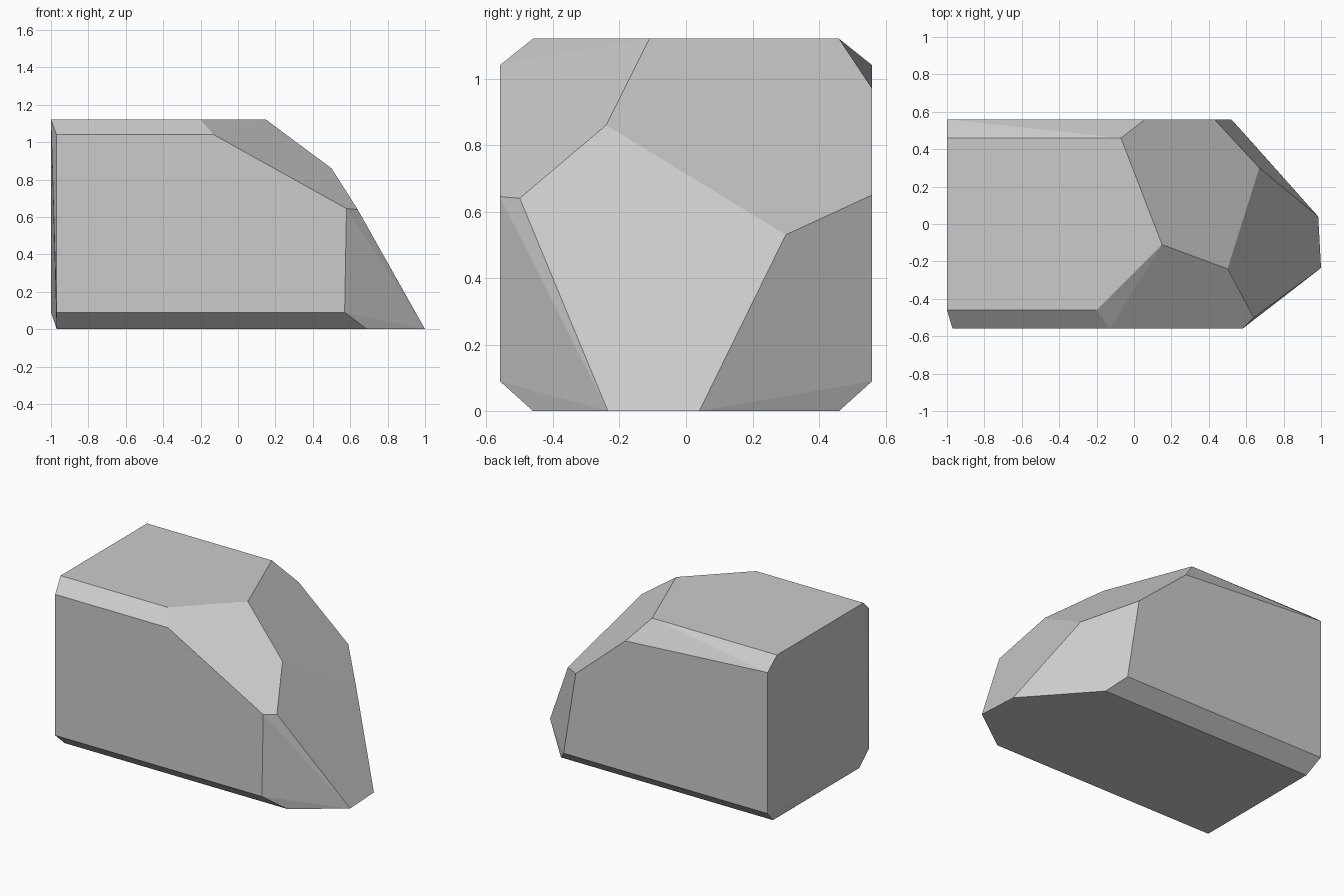
import bpy
import bmesh
import math

# Remove the default cube only
default = bpy.data.objects.get("Cube")
if default:
    bpy.data.objects.remove(default, do_unlink=True)


def make_material(name, colour):
    material = bpy.data.materials.new(name)
    material.use_nodes = True
    material.diffuse_color = colour
    material.node_tree.nodes["Principled BSDF"].inputs["Base Color"].default_value = colour
    return material


def convex_stone(name, corners, material):
    """Wrap a faceted convex block around the given corners."""
    bm = bmesh.new()
    for corner in corners:
        bm.verts.new(corner)
    bmesh.ops.convex_hull(bm, input=bm.verts[:])
    # Merge the nearly coplanar hull triangles into clean facets
    bmesh.ops.dissolve_limit(bm, angle_limit=math.radians(3),
                             verts=bm.verts[:], edges=bm.edges[:])
    bmesh.ops.recalc_face_normals(bm, faces=bm.faces[:])
    mesh = bpy.data.meshes.new(name)
    bm.to_mesh(mesh)
    bm.free()
    mesh.materials.append(material)
    stone = bpy.data.objects.new(name, mesh)
    bpy.context.collection.objects.link(stone)
    return stone


# Shared block limits: sides, chamfers and height
side, inner = 0.56, 0.46
top, shoulder, foot = 1.12, 1.04, 0.09
end, tucked = -1.0, -0.97

# Blunt end: an octagon, slightly tucked in at the front and bottom
blunt_end = [
    (end, -inner, top), (end, inner, top),
    (end, side, shoulder), (end, side, foot),
    (tucked, inner, 0), (tucked, -inner, 0),
    (tucked, -side, foot), (tucked, -side, shoulder),
]

# Top rim, where the flat top breaks into the slopes
top_rim = [
    (-0.2, -inner, top), (0.15, -0.11, top), (-0.07, inner, top),
    (-0.13, -side, shoulder), (0.06, side, 0.97),
]

# Ridge corners of the sloping nose
nose_ridge = [
    (0.5, -0.24, 0.86), (0.64, -0.5, 0.64), (0.58, -side, 0.645),
    (0.67, 0.3, 0.53), (0.43, side, 0.65),
]

# Base of the nose
nose_base = [
    (1, -0.235, 0), (0.985, 0.04, 0),
    (0.69, -inner, 0), (0.57, -side, foot),
    (0.61, inner, 0), (0.52, side, foot),
]

grey = make_material("stone grey", (0.6, 0.6, 0.6, 1))
convex_stone("boulder", blunt_end + top_rim + nose_ridge + nose_base, grey)
